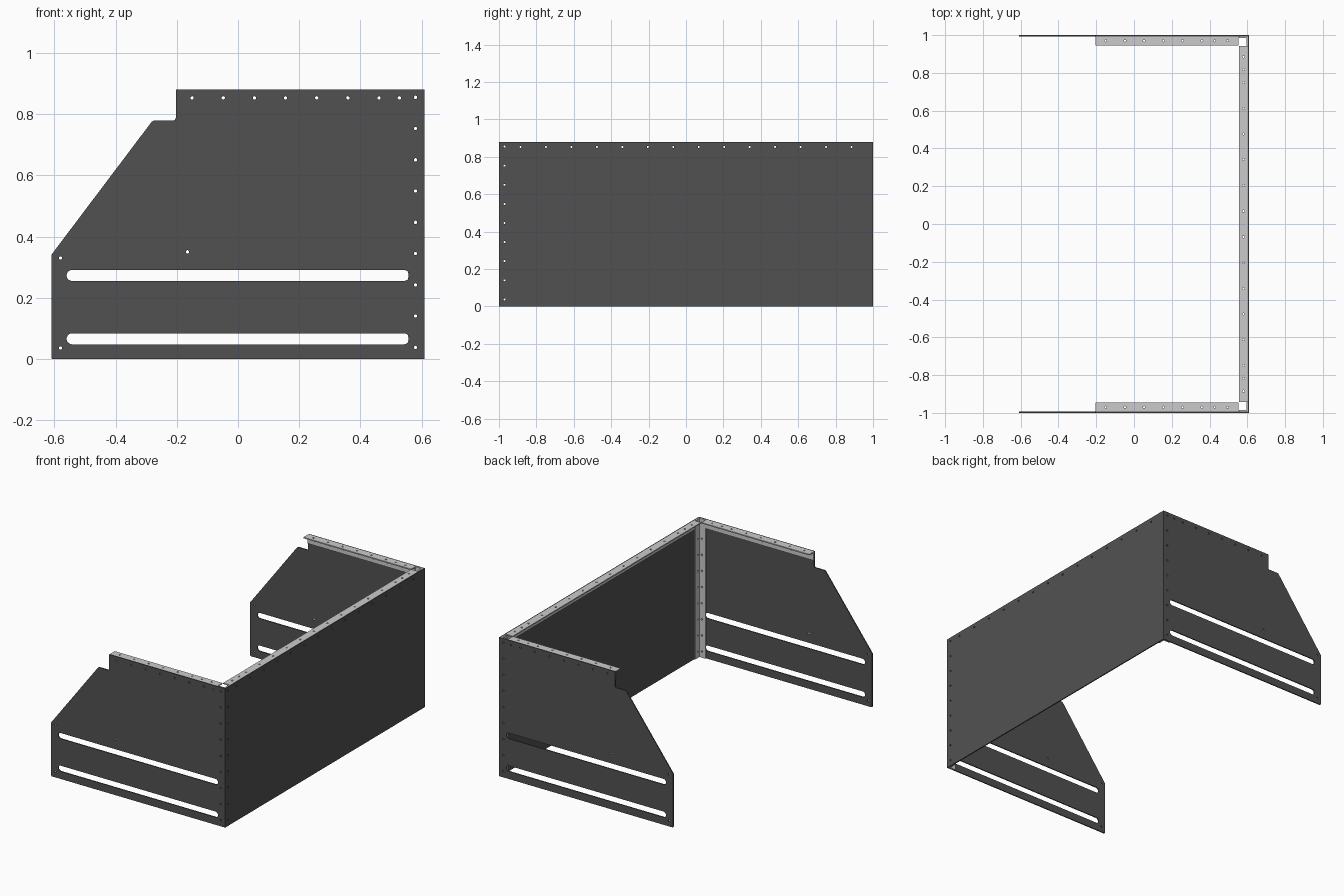
import bpy, bmesh
from math import cos, sin, pi
from mathutils import Matrix

if "Cube" in bpy.data.objects:
    bpy.data.objects.remove(bpy.data.objects["Cube"])

T = 0.007      # sheet thickness
LEG = 0.055    # angle leg reach, measured from the outer skin
H = 0.88
IN = 0.03      # hole line inset

# Local sheet axes mapped to world: XZ faces y, YZ faces x, XY faces z
XZ = Matrix(((1, 0, 0, 0), (0, 0, -1, 0), (0, 1, 0, 0), (0, 0, 0, 1)))
YZ = Matrix(((0, 0, 1, 0), (1, 0, 0, 0), (0, 1, 0, 0), (0, 0, 0, 1)))
XY = Matrix.Identity(4)


def rect(a, b, c, d):
    return [(a, c), (b, c), (b, d), (a, d)]


def hole(x, y, r=0.0055, n=12):
    return [(x + r * cos(2 * pi * i / n), y + r * sin(2 * pi * i / n)) for i in range(n)]


def slot(x0, x1, z0, z1, n=10):
    r, zc = (z1 - z0) / 2, (z0 + z1) / 2
    pts = []
    for cx, start in ((x1 - r, -pi / 2), (x0 + r, pi / 2)):
        pts += [(cx + r * cos(start + pi * i / n), zc + r * sin(start + pi * i / n))
                for i in range(n + 1)]
    return pts


def sheet(outline, cuts, axes, loc):
    """Flat sheet with cut-outs, as a mesh in world space."""
    cu = bpy.data.curves.new("sheet", 'CURVE')
    cu.dimensions = '2D'
    cu.fill_mode = 'BOTH'
    cu.extrude = T / 2
    for pts in [outline] + cuts:
        sp = cu.splines.new('POLY')
        sp.points.add(len(pts) - 1)
        for p, (x, y) in zip(sp.points, pts):
            p.co = (x, y, 0, 1)
        sp.use_cyclic_u = True
    tmp = bpy.data.objects.new("sheet", cu)
    bpy.context.collection.objects.link(tmp)
    me = bpy.data.meshes.new_from_object(tmp.evaluated_get(bpy.context.evaluated_depsgraph_get()))
    bpy.data.objects.remove(tmp)
    bpy.data.curves.remove(cu)
    me.transform(Matrix.Translation(loc) @ axes)
    return me


def part(name, sheets, mat):
    bm = bmesh.new()
    for me in sheets:
        bm.from_mesh(me)
        bpy.data.meshes.remove(me)
    bmesh.ops.remove_doubles(bm, verts=bm.verts, dist=1e-5)
    bmesh.ops.recalc_face_normals(bm, faces=bm.faces)
    for f in bm.faces:
        f.smooth = False
    me = bpy.data.meshes.new(name)
    bm.to_mesh(me)
    bm.free()
    me.materials.append(mat)
    bpy.context.collection.objects.link(bpy.data.objects.new(name, me))


def material(name, v):
    m = bpy.data.materials.new(name)
    m.diffuse_color = (v, v, v, 1)
    m.use_nodes = True
    m.node_tree.nodes["Principled BSDF"].inputs["Base Color"].default_value = m.diffuse_color
    return m


dark = material("dark_panel", 0.083)
light = material("light_angle", 0.7)

X1, ZH = 0.61, H - 0.027
XC = X1 - IN
col_z = [0.038 + 0.1021 * i for i in range(9)]
side_x = [-0.15 + 0.1018 * i for i in range(7)] + [0.527]
top_x = [-0.15 + 0.1018 * i for i in range(6)] + [0.427, 0.495]
end_y = [-0.885 + 0.13615 * i for i in range(14)]

# Side panels, corner angles and side top angles
profile = [(-X1, 0.004), (-X1 + 0.004, 0), (X1 - T, 0), (X1 - T, H), (-0.203, H), (-0.203, 0.788),
           (-0.206, 0.781), (-0.212, 0.779), (-0.275, 0.779), (-0.282, 0.775), (-X1, 0.34)]
for s, side in ((-1, "front"), (1, "back")):
    cuts = [slot(-0.56, 0.56, 0.255, 0.291), slot(-0.56, 0.56, 0.048, 0.084)]
    cuts += [hole(x, ZH) for x in side_x] + [hole(XC, z) for z in col_z]
    cuts += [hole(-0.58, 0.036), hole(-0.58, 0.33), hole(-0.165, 0.35)]
    part(side + "_side_panel", [sheet(profile, cuts, XZ, (0, s * (1 - T / 2), 0))], dark)

    inner = s * (1 - 1.5 * T)
    ya, yb = sorted((s * (1 - LEG), s * (1 - 2 * T)))
    part(side + "_corner_angle", [
        sheet(rect(X1 - LEG, X1 - T, 0, H), [hole(XC, z) for z in col_z], XZ, (0, inner, 0)),
        sheet(rect(ya, yb, 0, H), [hole(s * (1 - IN), z) for z in col_z], YZ,
              (X1 - 1.5 * T, 0, 0))], light)

    ya, yb = sorted((s * (1 - LEG), s * (1 - T)))
    part(side + "_top_angle", [
        sheet(rect(-0.203, 0.552, ya, yb), [hole(x, s * (1 - IN)) for x in top_x], XY,
              (0, 0, H - T / 2)),
        sheet(rect(-0.203, 0.552, H - LEG, H - T), [hole(x, ZH) for x in side_x], XZ,
              (0, inner, 0))], light)

# End panel, with its bolt column on one edge
cuts = [hole(y, ZH) for y in end_y] + [hole(-1 + IN, z) for z in col_z]
part("end_panel", [sheet(rect(-1, 1, 0, H), cuts, YZ, (X1 - T / 2, 0, 0))], dark)

# End top angle
part("end_top_angle", [
    sheet(rect(X1 - LEG, X1 - T, -0.942, 0.942),
          [hole(XC, y) for y in end_y + [-0.817, 0.817]], XY, (0, 0, H - T / 2)),
    sheet(rect(-0.942, 0.942, H - LEG, H - T), [hole(y, ZH) for y in end_y], YZ,
          (X1 - 1.5 * T, 0, 0))], light)
